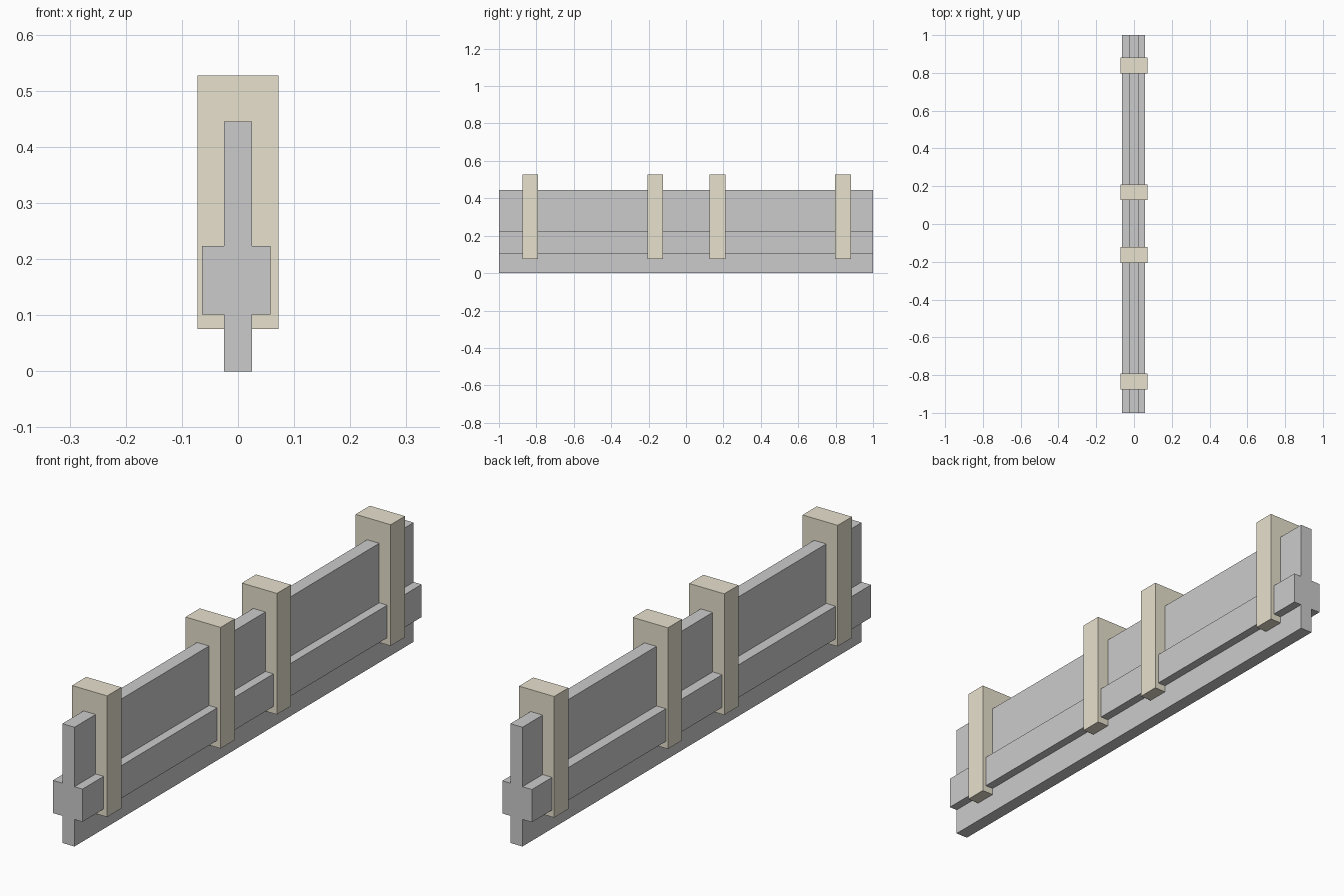
import bpy, bmesh

if "Cube" in bpy.data.objects:
    bpy.data.objects.remove(bpy.data.objects["Cube"])


def add_prism(name, profile, y0, y1, mat=None):
    """Extrude an x/z profile along y from y0 to y1."""
    bm = bmesh.new()
    face = bm.faces.new([bm.verts.new((x, y0, z)) for x, z in profile])
    ext = bmesh.ops.extrude_face_region(bm, geom=[face])
    moved = [v for v in ext["geom"] if isinstance(v, bmesh.types.BMVert)]
    bmesh.ops.translate(bm, vec=(0, y1 - y0, 0), verts=moved)
    bmesh.ops.recalc_face_normals(bm, faces=bm.faces)
    mesh = bpy.data.meshes.new(name)
    bm.to_mesh(mesh)
    bm.free()
    if mat:
        mesh.materials.append(mat)
    obj = bpy.data.objects.new(name, mesh)
    bpy.context.collection.objects.link(obj)
    return obj


tan = bpy.data.materials.new("tan")
tan.diffuse_color = (0.80, 0.75, 0.61, 1)
tan.use_nodes = True
tan.node_tree.nodes["Principled BSDF"].inputs["Base Color"].default_value = tan.diffuse_color

# Long barrier: thin upright wall with a thicker rail on both sides
WALL = 0.025
RAIL_L, RAIL_R = -0.064, 0.058
RAIL_Z0, RAIL_Z1, TOP = 0.101, 0.223, 0.445
add_prism("barrier_wall", [
    (-WALL, 0), (WALL, 0), (WALL, RAIL_Z0), (RAIL_R, RAIL_Z0),
    (RAIL_R, RAIL_Z1), (WALL, RAIL_Z1), (WALL, TOP), (-WALL, TOP),
    (-WALL, RAIL_Z1), (RAIL_L, RAIL_Z1), (RAIL_L, RAIL_Z0), (-WALL, RAIL_Z0),
], -1, 1)

# Four posts clamped around the wall
POST_X, POST_HALF = 0.0725, 0.042
post = [(-POST_X, 0.075), (POST_X, 0.075), (POST_X, 0.527), (-POST_X, 0.527)]
for i, y in enumerate((-0.833, -0.164, 0.168, 0.839)):
    add_prism(f"post_{i + 1}", post, y - POST_HALF, y + POST_HALF, tan)
